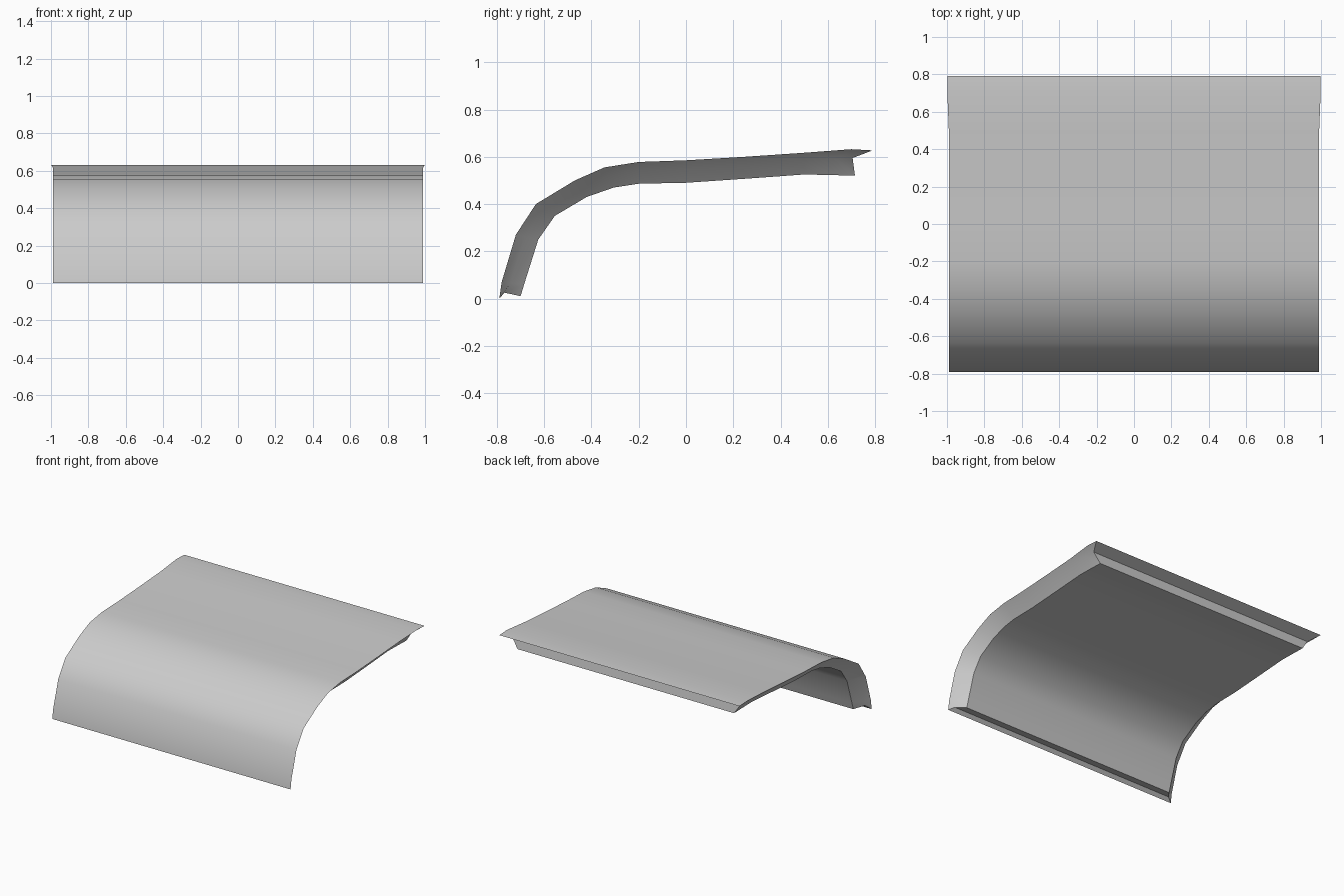
import bpy, bmesh, math

if "Cube" in bpy.data.objects:
    bpy.data.objects.remove(bpy.data.objects["Cube"])

# Matching profiles (y, z) from the front lip to the back lip
outer = [(-.79, 0), (-.78, .07), (-.72, .27), (-.635, .4), (-.47, .5), (-.345, .555),
         (-.2, .578), (0, .585), (.25, .6), (.5, .617), (.7, .632), (.79, .627)]
inner = [(-.70, .01), (-.685, .06), (-.625, .25), (-.555, .35), (-.42, .43), (-.305, .47),
         (-.2, .486), (0, .49), (.25, .507), (.5, .525), (.6, .523), (.715, .52)]

# Rim profile between the skins, pinched into a notch at both ends
middle = [(a[0] * .6 + b[0] * .4, a[1] * .6 + b[1] * .4) for a, b in zip(outer, inner)]
middle[0], middle[-2], middle[-1] = (-.768, .025), (.64, .588), (.705, .595)

bm = bmesh.new()


def row(profile, x, flare=0):
    n = len(profile)
    return [bm.verts.new((math.copysign(abs(x) + (flare if i >= n - 2 else 0), x), y, z))
            for i, (y, z) in enumerate(profile)]


def strip(a, b):
    for i in range(len(a) - 1):
        bm.faces.new((a[i], a[i + 1], b[i + 1], b[i]))


# Closed ring of rows: outer skin, right rim, inner skin, left rim
rows = [row(outer, -.99, .008), row(outer, .99, .008), row(middle, .95),
        row(inner, .90), row(inner, -.90), row(middle, -.95)]
for k in range(6):
    strip(rows[k], rows[(k + 1) % 6])

# Front and back edges: lip underside and inner edge
for i in (0, -1):
    o0, o1, m1, n1, n0, m0 = [r[i] for r in rows]
    bm.faces.new((o0, o1, m1, m0))
    bm.faces.new((m0, m1, n1, n0))

bmesh.ops.recalc_face_normals(bm, faces=bm.faces)
mesh = bpy.data.meshes.new("curved_panel")
bm.to_mesh(mesh)
bm.free()
panel = bpy.data.objects.new("curved_panel", mesh)
bpy.context.collection.objects.link(panel)
bpy.context.view_layer.objects.active = panel
panel.select_set(True)
bpy.ops.object.shade_smooth_by_angle(angle=math.radians(35))
